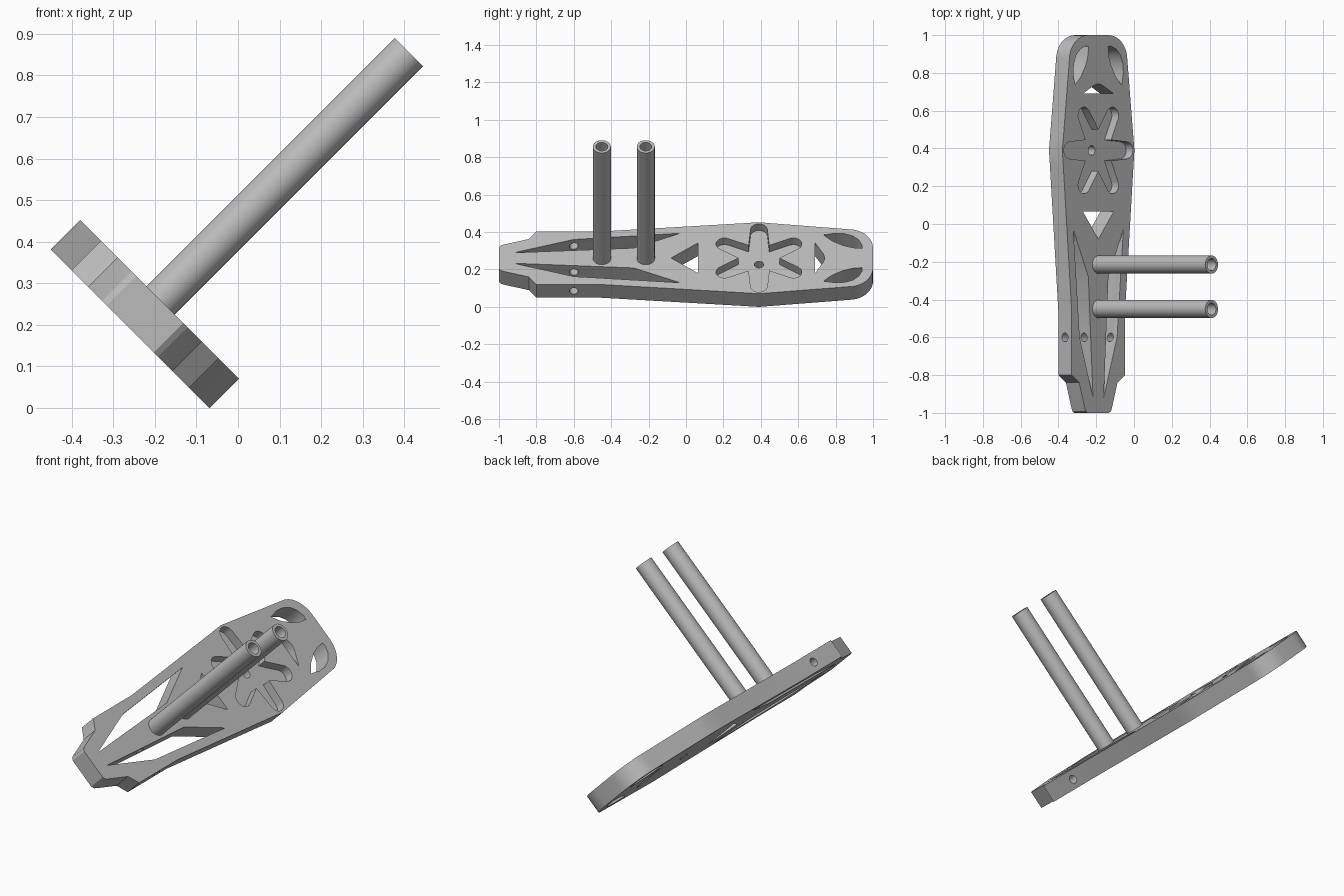
import bpy, bmesh
from math import sin, cos, pi, radians
from mathutils import Matrix

if "Cube" in bpy.data.objects:
    bpy.data.objects.remove(bpy.data.objects["Cube"], do_unlink=True)

HALF = 0.05    # half the plate thickness
TILT = Matrix.Translation((-0.224, 0, 0.2255)) @ Matrix.Rotation(radians(45), 4, 'Y')

grey = bpy.data.materials.new("plain grey")
grey.use_nodes = True
grey.diffuse_color = (0.5, 0.5, 0.5, 1)
grey.node_tree.nodes["Principled BSDF"].inputs["Base Color"].default_value = grey.diffuse_color


def make_object(name, bm):
    bmesh.ops.recalc_face_normals(bm, faces=bm.faces)
    mesh = bpy.data.meshes.new(name)
    bm.to_mesh(mesh)
    bm.free()
    mesh.materials.append(grey)
    obj = bpy.data.objects.new(name, mesh)
    bpy.context.collection.objects.link(obj)
    return obj


def prism(name, points, low, high):
    bm = bmesh.new()
    face = bm.faces.new([bm.verts.new((x, y, low)) for x, y in points])
    top = bmesh.ops.extrude_face_region(bm, geom=[face])["geom"]
    bmesh.ops.translate(bm, vec=(0, 0, high - low),
                        verts=[v for v in top if isinstance(v, bmesh.types.BMVert)])
    return make_object(name, bm)


def cylinder(name, radius, depth, matrix):
    bm = bmesh.new()
    bmesh.ops.create_cone(bm, cap_ends=True, segments=32, radius1=radius,
                          radius2=radius, depth=depth, matrix=matrix)
    return make_object(name, bm)


def cut(target, cutter):
    mod = target.modifiers.new("cut", 'BOOLEAN')
    mod.operation, mod.solver, mod.object = 'DIFFERENCE', 'EXACT', cutter
    bpy.context.view_layer.objects.active = target
    bpy.ops.object.modifier_apply(modifier=mod.name)
    bpy.data.objects.remove(cutter, do_unlink=True)


def mirrored(points):
    return [(-x, y) for x, y in reversed(points)]


def through(name, points):
    cut(plate, prism(name, points, -0.2, 0.2))


def finish(obj):
    obj.data.transform(TILT)
    bpy.ops.object.select_all(action='DESELECT')
    obj.select_set(True)
    bpy.context.view_layer.objects.active = obj
    bpy.ops.object.shade_smooth_by_angle(angle=radians(30))


# Plate outline, right half from stepped nose to rounded tail
corner = [(0.075 + 0.142 * cos(a * pi / 16), 0.87 + 0.13 * sin(a * pi / 16)) for a in range(9)]
side = [(0.08, -1), (0.095, -0.99), (0.103, -0.97), (0.143, -0.84), (0.2, -0.8),
        (0.2, -0.46), (0.262, 0.3), (0.27, 0.39), (0.262, 0.46)] + corner
plate = prism("footplate", side + mirrored(side), -HALF, HALF)

# Long front windows and curved tail windows, on both sides
front_window = [(0.04, -0.92), (0.14, -0.6), (0.187, -0.03), (0.075, -0.28)]
tail_window = [(0.175, 0.735), (0.187, 0.8), (0.183, 0.85), (0.165, 0.895), (0.135, 0.925),
               (0.095, 0.942), (0.073, 0.94), (0.078, 0.89), (0.095, 0.84), (0.13, 0.78)]
for window in (front_window, tail_window):
    through("window_cutter", window)
    through("window_cutter", mirrored(window))

# Triangular windows before and behind the star
through("triangle_cutter", [(0, -0.08), (0.115, 0.065), (-0.115, 0.065)])
through("triangle_cutter", [(-0.115, 0.69), (0.115, 0.69), (0.03, 0.735), (0, 0.742), (-0.03, 0.735)])

# Six-armed star recess with a hole in its middle
star = []
for arm in range(6):
    a = arm * pi / 3
    star.append((0.11 * cos(a - pi / 6), 0.39 + 0.11 * sin(a - pi / 6)))
    for i in range(9):
        b = a + (i - 4) * pi / 9
        star.append((0.213 * cos(a) + 0.045 * cos(b), 0.39 + 0.213 * sin(a) + 0.045 * sin(b)))
cut(plate, prism("star_cutter", star, 0, 0.2))
cut(plate, cylinder("hub_cutter", 0.025, 1, Matrix.Translation((0, 0.39, 0))))

# Pin hole running sideways through the rails
cut(plate, cylinder("pin_cutter", 0.023, 1,
                    Matrix.Translation((0, -0.6, 0)) @ Matrix.Rotation(pi / 2, 4, 'Y')))
finish(plate)

# Two hollow posts standing square to the plate
END = 0.895
for name, y in (("front_post", -0.45), ("rear_post", -0.215)):
    post = cylinder(name, 0.048, END - HALF, Matrix.Translation((0.003, y, (END + HALF) / 2)))
    cut(post, cylinder("bore_cutter", 0.032, 2, Matrix.Translation((0.003, y, HALF + 1.002))))
    finish(post)
